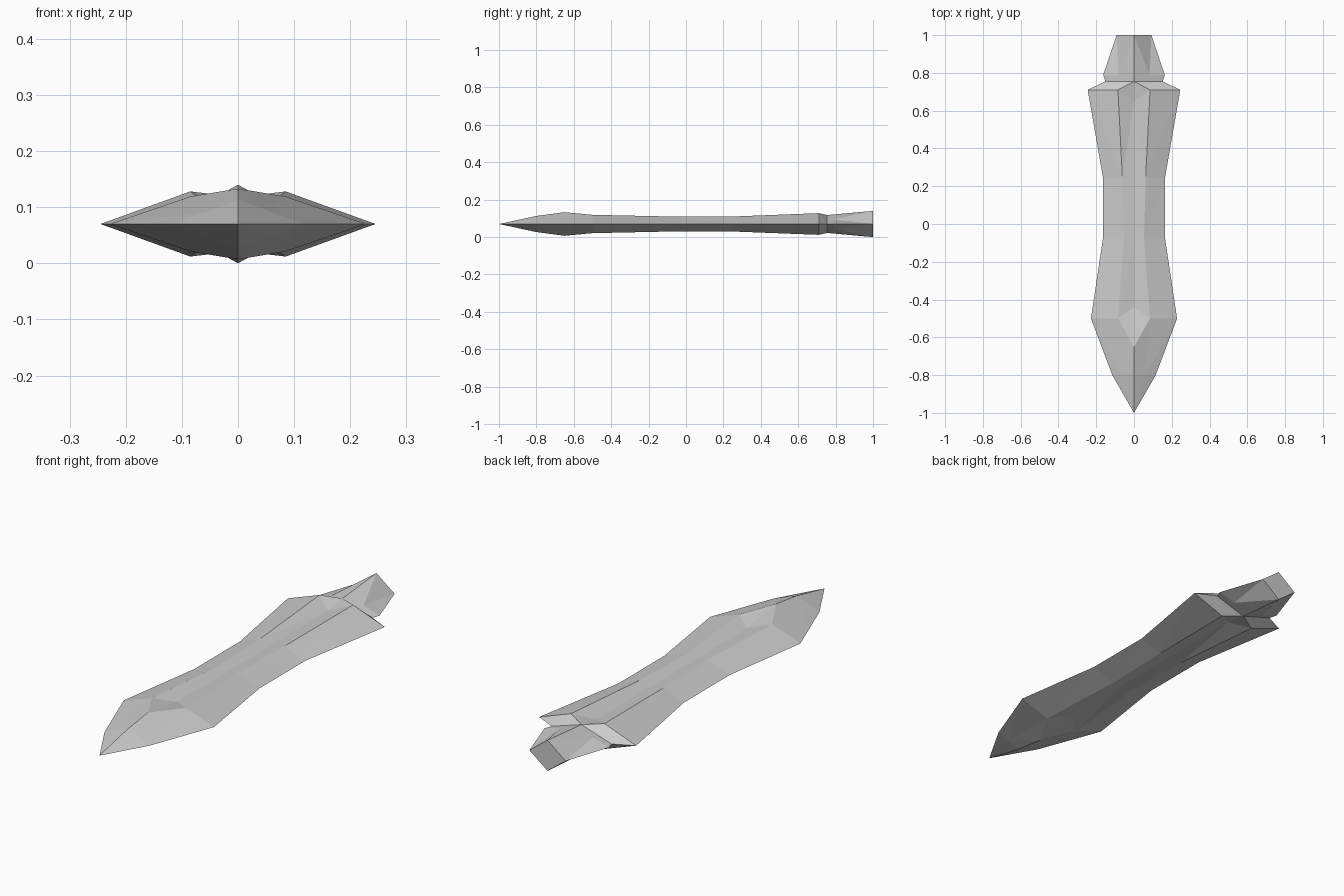
import bpy, bmesh

cube = bpy.data.objects.get("Cube")
if cube:
    bpy.data.objects.remove(cube, do_unlink=True)

MID_Z = 0.07

# Stations along the blade: outer edge (x, y), ridge (x, y, z), centre line (y, z)
STATIONS = [
    # point
    ((0, -1), (0, -1, 0), (-1, 0)),
    ((.115, -.8), (.058, -.8, .022), (-.8, .043)),
    ((.228, -.5), (.085, -.5, .049), (-.65, .063)),
    # hollow between the ridges
    ((.228, -.5), (.085, -.5, .049), (-.44, .032)),
    ((.165, -.08), (.053, -.08, .04), (-.08, .032)),
    ((.165, .25), (.062, .25, .04), (.25, .032)),
    ((.245, .71), (.085, .71, .058), (.65, .032)),
    # rear shoulder
    ((.245, .71), (.085, .71, .058), (.755, .048)),
    # tang
    ((.152, .755), (.076, .755, .024), (.755, .048)),
    ((.163, .79), (.082, .79, .025), (.79, .051)),
    ((.092, 1), (.046, 1, .035), (1, .07)),
]


def ring(edge, ridge, centre):
    """Eight points around the section, mirrored left-right and top-bottom."""
    (ex, ey), (rx, ry, rz), (cy, cz) = edge, ridge, centre
    return [(ex, ey, 0), (rx, ry, rz), (0, cy, cz), (-rx, ry, rz),
            (-ex, ey, 0), (-rx, ry, -rz), (0, cy, -cz), (rx, ry, -rz)]


# Loft the sections into one closed solid
bm = bmesh.new()
rings = [[bm.verts.new((x, y, z + MID_Z)) for x, y, z in ring(*s)] for s in STATIONS]
for a, b in zip(rings, rings[1:]):
    for i in range(8):
        j = (i + 1) % 8
        # split each patch the same way on both sides of the centre line
        if i % 2 == 0:
            bm.faces.new((a[i], a[j], b[i]))
            bm.faces.new((a[j], b[j], b[i]))
        else:
            bm.faces.new((a[i], a[j], b[j]))
            bm.faces.new((a[i], b[j], b[i]))
bm.faces.new(rings[-1])
bmesh.ops.remove_doubles(bm, verts=bm.verts[:], dist=0.0005)
bmesh.ops.dissolve_degenerate(bm, edges=bm.edges[:], dist=0.0005)
bmesh.ops.recalc_face_normals(bm, faces=bm.faces[:])

mesh = bpy.data.meshes.new("blade")
bm.to_mesh(mesh)
bm.free()
blade = bpy.data.objects.new("blade", mesh)
bpy.context.collection.objects.link(blade)

# Plain grey stone
grey = bpy.data.materials.new("grey")
grey.use_nodes = True
colour = (0.6, 0.6, 0.6, 1)
grey.diffuse_color = colour
grey.node_tree.nodes["Principled BSDF"].inputs["Base Color"].default_value = colour
mesh.materials.append(grey)
